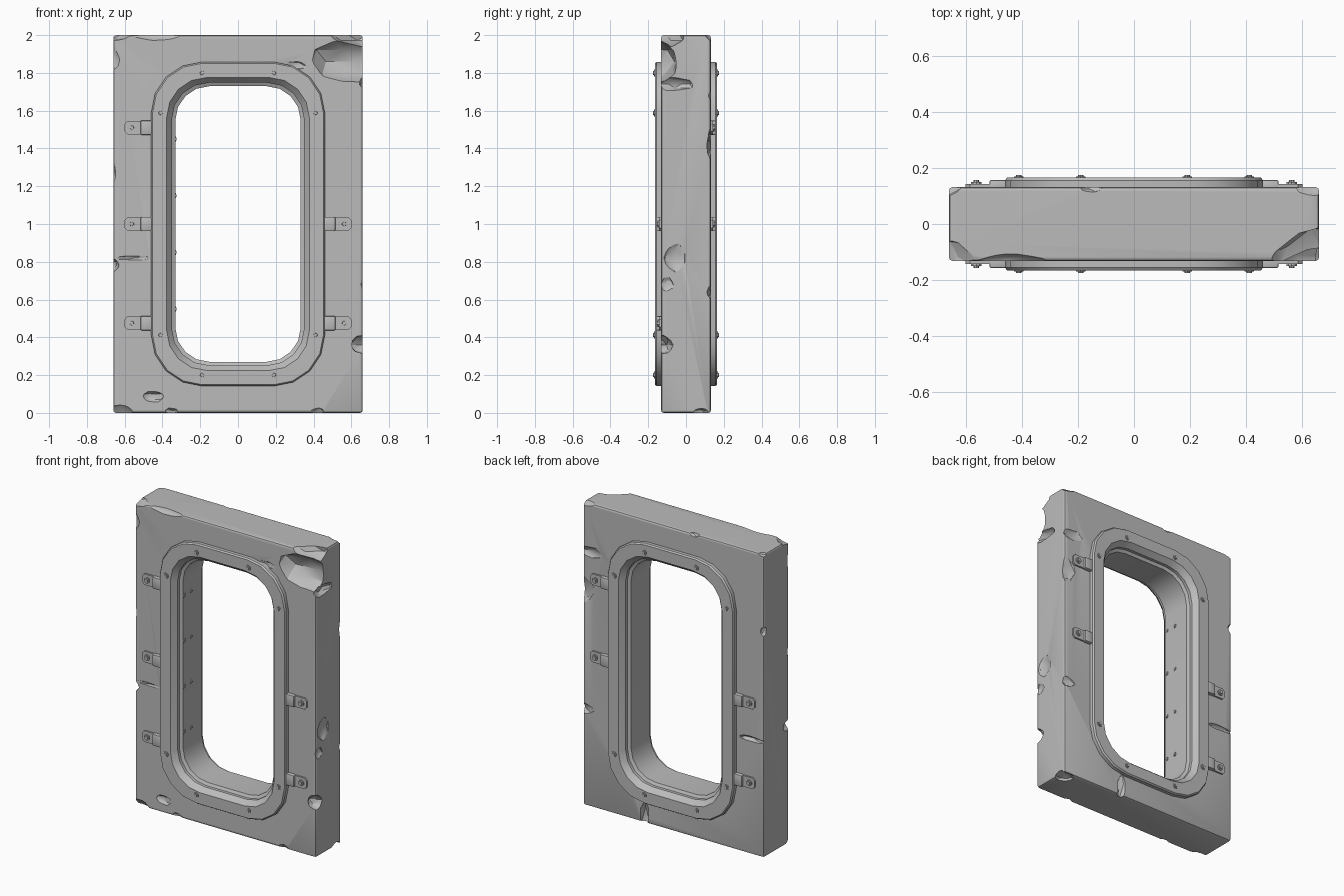
import bpy, bmesh, math, random
from mathutils import Matrix, Vector

if "Cube" in bpy.data.objects:
    bpy.data.objects.remove(bpy.data.objects["Cube"])
random.seed(4)

stone = bpy.data.materials.new("plain grey")
stone.use_nodes = True
grey = (0.5, 0.5, 0.5, 1)
stone.diffuse_color = grey
stone.node_tree.nodes["Principled BSDF"].inputs["Base Color"].default_value = grey


def finish(name, bm, smooth=True):
    """Turn a bmesh into a named object."""
    bmesh.ops.recalc_face_normals(bm, faces=bm.faces)
    mesh = bpy.data.meshes.new(name)
    bm.to_mesh(mesh)
    bm.free()
    mesh.materials.append(stone)
    obj = bpy.data.objects.new(name, mesh)
    bpy.context.collection.objects.link(obj)
    if smooth:
        shade(obj)
    return obj


def shade(obj):
    bpy.ops.object.select_all(action="DESELECT")
    obj.select_set(True)
    bpy.context.view_layer.objects.active = obj
    bpy.ops.object.shade_smooth_by_angle(angle=math.radians(25))


def add_box(bm, center, size, bevel=0.0):
    geo = bmesh.ops.create_cube(bm, size=1)
    verts = geo["verts"]
    bmesh.ops.scale(bm, vec=size, verts=verts)
    bmesh.ops.translate(bm, vec=center, verts=verts)
    if bevel:
        edges = list({e for v in verts for e in v.link_edges})
        bmesh.ops.bevel(bm, geom=edges, offset=bevel, segments=2,
                        profile=0.5, affect="EDGES")


def ring(half, y, steps=4):
    """Upright rounded rectangle, offset from the doorway edge."""
    tall = half + 0.398
    radius = 0.18 + (half - 0.33) * 0.7
    points = []
    for k, (sx, sz) in enumerate([(1, 1), (-1, 1), (-1, -1), (1, -1)]):
        for i in range(steps + 1):
            a = math.pi / 2 * (k + i / steps)
            points.append(Vector((sx * (half - radius) + radius * math.cos(a), y,
                                  1 + sz * (tall - radius) + radius * math.sin(a))))
    return points


def add_loft(bm, loops, closed):
    rows = [[bm.verts.new(p) for p in loop] for loop in loops]
    count = len(rows[0])
    pairs = list(zip(rows, rows[1:]))
    if closed:
        pairs.append((rows[-1], rows[0]))
    else:
        bm.faces.new(rows[0])
        bm.faces.new(rows[-1])
    for a, b in pairs:
        for i in range(count):
            j = (i + 1) % count
            bm.faces.new((a[i], a[j], b[j], b[i]))


def add_bolt(bm, base, direction, radius, height):
    """Washer with a tapered head, pointing along direction."""
    turn = Vector(direction).to_track_quat("Z", "Y").to_matrix().to_4x4()
    for r1, r2, h in ((radius, radius, height * 0.6), (radius * 0.8, radius * 0.55, height)):
        bmesh.ops.create_cone(bm, cap_ends=True, segments=10, radius1=r1, radius2=r2,
                              depth=h * 2, matrix=Matrix.Translation(base) @ turn)


def rock(center, size):
    """Rough lump used to knock chips out of the slab."""
    bm = bmesh.new()
    bmesh.ops.create_icosphere(bm, subdivisions=2, radius=1)
    for v in bm.verts:
        v.co *= random.uniform(0.85, 1.1)
    bmesh.ops.scale(bm, vec=size, verts=bm.verts)
    bmesh.ops.translate(bm, vec=center, verts=bm.verts)
    cutter = finish("chip_cutter", bm, False)
    cutter.hide_render = True
    return cutter


# Wall slab with the doorway and the chips cut out
bm = bmesh.new()
add_box(bm, (0, 0, 1), (1.32, 0.264, 2), 0.014)
slab = finish("wall_slab", bm, False)

bm = bmesh.new()
add_loft(bm, [ring(0.4, -0.3), ring(0.4, 0.3)], False)
cutters = [finish("doorway_cutter", bm, False)]

top_chips = [
    ((0.62, -0.18, 1.86), (0.27, 0.15, 0.13)),
    ((0.7, -0.15, 2.01), (0.24, 0.15, 0.08)),
    ((-0.43, -0.15, 2.01), (0.17, 0.05, 0.045)),
    ((-0.69, -0.15, 2.01), (0.14, 0.1, 0.04)),
    ((-0.69, 0.16, 2.01), (0.09, 0.07, 0.04)),
    ((0.68, 0.16, 2.01), (0.14, 0.07, 0.04)),
    ((-0.15, 0.14, 2.01), (0.05, 0.03, 0.03)),
    ((0.3, -0.15, 1.84), (0.08, 0.03, 0.03)),
]
side_chips = [
    ((0.67, -0.06, 1.74), (0.04, 0.1, 0.04)),
    ((0.67, -0.06, 0.82), (0.03, 0.06, 0.08)),
    ((0.67, -0.1, 0.68), (0.025, 0.04, 0.04)),
    ((0.66, -0.12, 0.36), (0.07, 0.05, 0.05)),
    ((0.66, 0.14, 1.42), (0.08, 0.03, 0.1)),
    ((0.6, 0.14, 1.68), (0.09, 0.025, 0.04)),
    ((0.66, 0.14, 0.64), (0.08, 0.03, 0.04)),
    ((-0.67, 0.14, 1.49), (0.035, 0.04, 0.04)),
    ((-0.67, -0.14, 1.27), (0.025, 0.03, 0.07)),
    ((-0.67, -0.14, 1.87), (0.045, 0.03, 0.07)),
    ((-0.67, -0.12, 0.78), (0.04, 0.05, 0.04)),
    ((-0.57, 0.14, 0.76), (0.1, 0.03, 0.018)),
    ((-0.55, -0.136, 0.82), (0.1, 0.012, 0.012)),
]
base_chips = [
    ((-0.45, -0.14, 0.085), (0.06, 0.03, 0.03)),
    ((-0.63, -0.14, 0.0), (0.08, 0.04, 0.05)),
    ((-0.35, -0.14, 0.0), (0.04, 0.03, 0.03)),
    ((0.42, -0.14, 0.0), (0.04, 0.03, 0.03)),
    ((0.21, 0.14, 0.05), (0.035, 0.04, 0.09)),
    ((0.62, 0.08, 0.0), (0.06, 0.05, 0.03)),
]
cutters += [rock(c, s) for c, s in top_chips + side_chips + base_chips]

bpy.context.view_layer.objects.active = slab
for cutter in cutters:
    cut = slab.modifiers.new("cut", "BOOLEAN")
    cut.operation = "DIFFERENCE"
    cut.solver = "EXACT"
    cut.object = cutter
    bpy.ops.object.modifier_apply(modifier=cut.name)
for cutter in cutters:
    bpy.data.objects.remove(cutter)
shade(slab)

# Door frame: flanges on both faces joined by a stepped lining
half_section = [(0.46, 0.1), (0.46, 0.155), (0.453, 0.165), (0.378, 0.165),
                (0.35, 0.13), (0.35, 0.11), (0.332, 0.1)]
section = [(a, -y) for a, y in half_section] + [(a, y) for a, y in reversed(half_section)]
bm = bmesh.new()
add_loft(bm, [ring(a, y) for a, y in section], True)
finish("door_frame", bm)

# Bolts around the flanges
bm = bmesh.new()
for side in (-1, 1):
    for sx in (-1, 1):
        for x, dz in ((0.19, 0.8), (0.41, 0.588)):
            for sz in (-1, 1):
                add_bolt(bm, (sx * x, side * 0.162, 1 + sz * dz), (0, side, 0), 0.018, 0.013)
finish("frame_bolts", bm)


# Fixing tabs, each a clipped plate with a raised collar and a bolt
def add_tab(bm, sx, side, z):
    outline = [(0.44, -0.036), (0.585, -0.036), (0.6, -0.02),
               (0.6, 0.02), (0.585, 0.036), (0.44, 0.036)]
    add_loft(bm, [[Vector((sx * x, side * y, z + dz)) for x, dz in outline]
                  for y in (0.11, 0.143)], False)
    add_box(bm, (sx * 0.485, side * 0.135, z), (0.06, 0.044, 0.076), 0.006)
    add_bolt(bm, (sx * 0.562, side * 0.142, z), (0, side, 0), 0.019, 0.014)


low, middle, high = 0.475, 1.0, 1.51
tabs = {(-1, -1): (low, middle, high), (1, -1): (low, middle),
        (1, 1): (middle, high), (-1, 1): (low, middle)}
bm = bmesh.new()
for (sx, side), heights in tabs.items():
    for z in heights:
        add_tab(bm, sx, side, z)
finish("fixing_tabs", bm)

# Paired rivets on the lining
bm = bmesh.new()
for row in range(4):
    for y in (-0.085, -0.01):
        add_bolt(bm, (-0.332, y, 0.55 + row * 0.3), (1, 0, 0), 0.013, 0.006)
finish("lining_rivets", bm)
